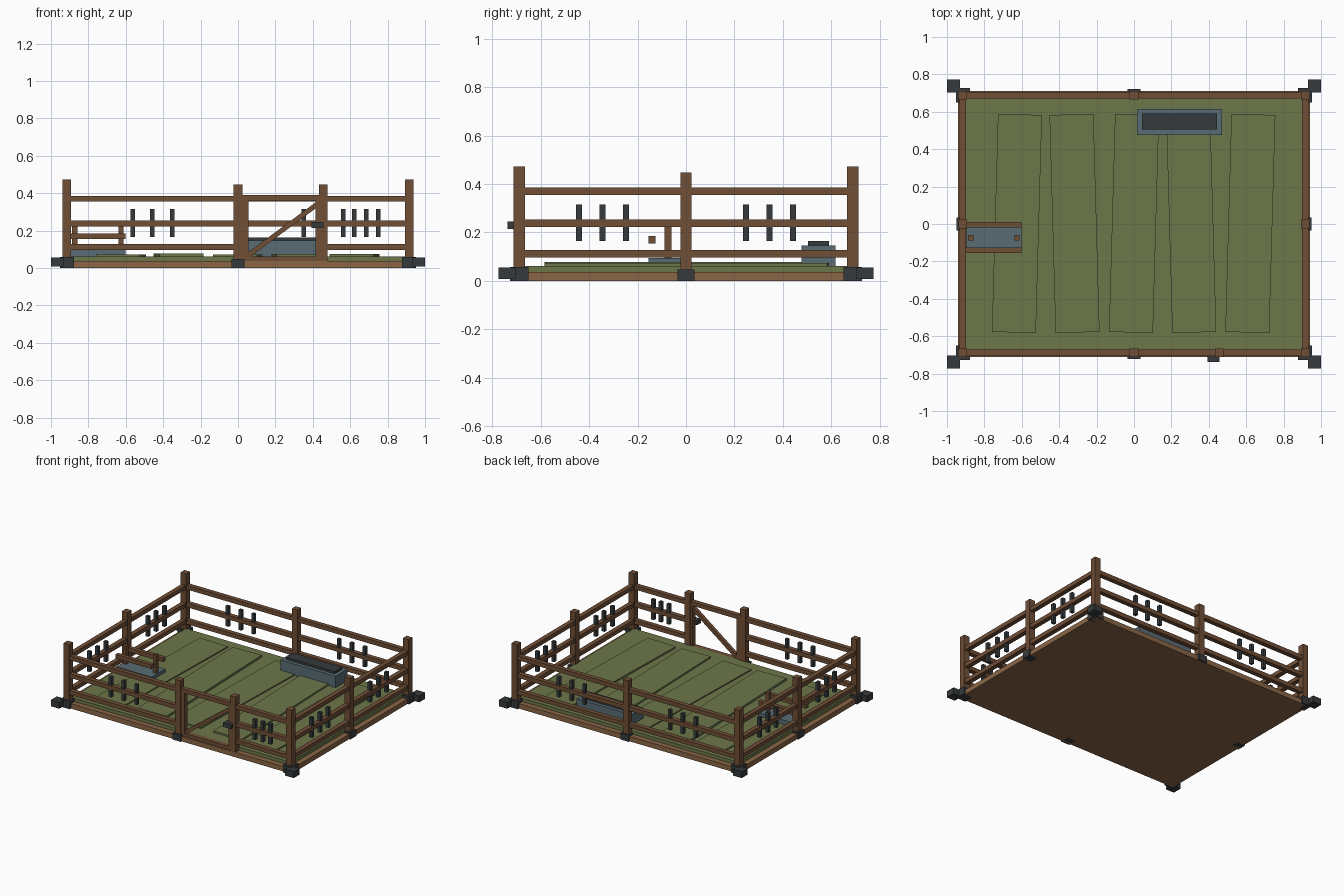
import bpy, math

if "Cube" in bpy.data.objects:
    bpy.data.objects.remove(bpy.data.objects["Cube"])


def material(name, r, g, b):
    m = bpy.data.materials.new(name)
    lin = [(c / 255 / 12.92) if c < 11 else ((c / 255 + 0.055) / 1.055) ** 2.4 for c in (r, g, b)]
    m.diffuse_color = (*lin, 1)
    m.use_nodes = True
    m.node_tree.nodes["Principled BSDF"].inputs["Base Color"].default_value = m.diffuse_color
    return m


WOOD = material("wood", 112, 78, 54)
FRAME = material("frame_wood", 138, 102, 70)
GRASS = material("grass", 108, 118, 74)
IRON = material("iron", 54, 58, 60)
STEEL = material("blue_steel", 88, 108, 116)


def box(name, x, y, z, mat, rot=(0, 0, 0)):
    """Box from (min, max) pairs, rotated about its centre."""
    c = [(a + b) / 2 for a, b in (x, y, z)]
    bpy.ops.mesh.primitive_cube_add(size=1, location=c, rotation=rot)
    o = bpy.context.object
    o.name = name
    o.scale = [b - a for a, b in (x, y, z)]
    o.data.materials.append(mat)
    return o


def around(c, size):
    return (c - size / 2, c + size / 2)


PX, PY = 0.915, 0.688           # fence centre lines
RAIL_Z = (0.112, 0.238, 0.370)

# ground slab, turf and the slightly skewed turf strips
box("base_slab", (-0.94, 0.94), (-0.712, 0.712), (0, 0.037), FRAME)
box("turf", (-0.9, 0.9), (-0.672, 0.672), (0.03, 0.062), GRASS)
for i, (x, top) in enumerate(((-0.626, 0.071), (-0.318, 0.078), (0, 0.071), (0.306, 0.074), (0.622, 0.074))):
    tilt = math.radians(1.6) * (-1 if i % 2 == 0 else 1)
    box("turf_strip", around(x, 0.235), around(0.003, 1.166), (0.055, top), GRASS, (0, 0, tilt))

# corner posts with iron shoes and outer feet
for sx in (-1, 1):
    for sy in (-1, 1):
        box("corner_post", around(sx * PX, 0.046), around(sy * PY, 0.046), (0.03, 0.472), WOOD)
        box("corner_shoe", around(sx * PX, 0.076), around(sy * PY, 0.076), (0, 0.058), IRON)
        box("corner_foot", around(sx * 0.965, 0.07), around(sy * 0.738, 0.07), (0.008, 0.055), IRON)

# middle posts with iron shoes
for x, y in ((0, -PY), (0, PY), (-PX, 0), (PX, 0)):
    box("middle_post", around(x, 0.046), around(y, 0.046), (0.03, 0.447), WOOD)
    box("middle_shoe", around(x, 0.07), around(y, 0.07), (0, 0.048), IRON)
box("gate_post", around(0.456, 0.046), around(-PY, 0.046), (0.035, 0.447), WOOD)


def fence(a, b, fixed, along_x, centre, step):
    """Three rails from a to b plus three iron slats."""
    line = around(fixed, 0.034)
    for z in RAIL_Z:
        u = (a, b)
        box("rail", *((u, line) if along_x else (line, u)), around(z, 0.031), WOOD)
    for k in (-1, 0, 1):
        u, thin = around(centre + k * step, 0.024), around(fixed, 0.024)
        box("iron_slat", *((u, thin) if along_x else (thin, u)), (0.165, 0.315), IRON)


# fence bays
fence(-PX, 0, PY, True, -0.458, 0.106)
fence(0, PX, PY, True, 0.458, 0.106)
fence(-PX, 0, -PY, True, -0.458, 0.106)
fence(0.456, PX, -PY, True, 0.686, 0.064)
for s in (-1, 1):
    fence(-PY, 0, s * PX, False, -0.344, 0.097)
    fence(0, PY, s * PX, False, 0.344, 0.097)

# gate with diagonal brace and latch
gy = around(-PY, 0.034)
box("gate_top_rail", (0.02, 0.44), gy, (0.36, 0.39), WOOD)
box("gate_bottom_rail", (0.02, 0.44), gy, (0.035, 0.062), WOOD)
for x in (0.04, 0.43):
    box("gate_stile", around(x, 0.03), gy, (0.037, 0.39), WOOD)
dx, dz = 0.385, 0.285
box("gate_brace", around(0.24, math.hypot(dx, dz)), around(-PY, 0.026), around(0.205, 0.026),
    WOOD, (0, -math.atan2(dz, dx), 0))
box("gate_latch", (0.393, 0.458), (-0.737, -0.69), (0.214, 0.245), IRON)

# feeding trough
box("trough", (0.015, 0.47), (0.477, 0.616), (0.058, 0.147), STEEL)
box("trough_feed", (0.044, 0.443), (0.504, 0.59), (0.14, 0.164), IRON)

# side platform with posts and handrails
box("platform", (-0.895, -0.602), (-0.155, 0.005), (0.058, 0.095), STEEL)
for x in (-0.873, -0.626):
    box("platform_post", around(x, 0.028), around(-0.074, 0.028), (0.08, 0.23), WOOD)
for y in (-0.14, -0.005):
    box("platform_handrail", (-0.9, -0.602), around(y, 0.03), (0.155, 0.185), WOOD)
